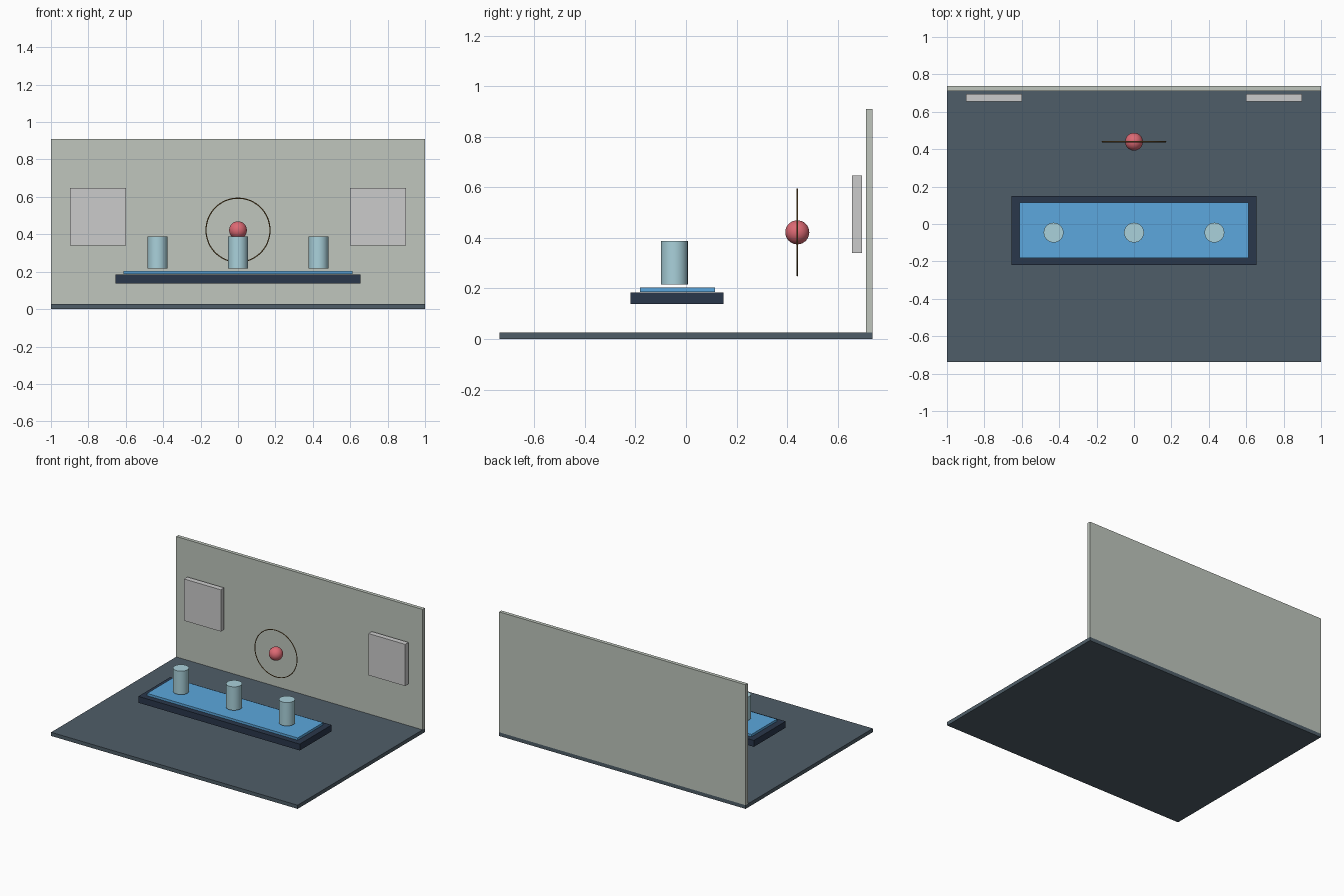
import bpy
from math import pi, radians

if "Cube" in bpy.data.objects:
    bpy.data.objects.remove(bpy.data.objects["Cube"])


def material(name, rgb):
    # sRGB 0-255 to linear colour
    m = bpy.data.materials.new(name)
    m.diffuse_color = [(c / 255) ** 2.2 for c in rgb] + [1]
    m.use_nodes = True
    m.node_tree.nodes["Principled BSDF"].inputs["Base Color"].default_value = m.diffuse_color
    return m


def finish(name, mat, smooth=False):
    ob = bpy.context.object
    ob.name = name
    ob.data.materials.append(mat)
    if smooth:
        bpy.ops.object.shade_smooth_by_angle(angle=radians(35))
    return ob


def box(name, x, y, z, mat):
    # x, y, z are (low, high) ranges
    bpy.ops.mesh.primitive_cube_add(size=1, location=[sum(r) / 2 for r in (x, y, z)])
    bpy.context.object.scale = [r[1] - r[0] for r in (x, y, z)]
    bpy.ops.object.transform_apply(location=False, rotation=False, scale=True)
    return finish(name, mat)


slate = material("slate", (80, 94, 104))
pale_wall = material("pale_wall", (190, 197, 188))
navy = material("navy", (46, 58, 76))
blue = material("blue", (92, 166, 220))
pale_blue = material("pale_blue", (168, 208, 218))
white = material("white", (212, 216, 214))
red = material("red", (220, 105, 115))
bronze = material("bronze", (130, 100, 55))

# Room: floor and back wall
box("floor", (-1, 1), (-0.737, 0.737), (0, 0.027), slate)
box("back_wall", (-1, 1), (0.711, 0.737), (0.027, 0.91), pale_wall)

# Floating table with blue inlay
box("table_base", (-0.655, 0.655), (-0.219, 0.149), (0.138, 0.185), navy)
box("table_top", (-0.611, 0.611), (-0.181, 0.114), (0.187, 0.204), blue)

# Three cylinders above the table
for i, x in enumerate((-0.43, 0, 0.43)):
    bpy.ops.mesh.primitive_cylinder_add(vertices=32, radius=0.053, depth=0.172,
                                        location=(x, -0.046, 0.302))
    finish(f"cylinder_{i + 1}", pale_blue, True)

# Wall panels on both sides
for side, s in (("left", -1), ("right", 1)):
    box(f"{side}_panel", sorted((s * 0.599, s * 0.897)), (0.656, 0.695), (0.341, 0.647), white)

# Red ball inside a thin upright ring
bpy.ops.mesh.primitive_uv_sphere_add(segments=32, ring_count=16, radius=0.0475,
                                     location=(0, 0.44, 0.422))
finish("ball", red, True)
bpy.ops.mesh.primitive_torus_add(major_segments=64, minor_segments=8, major_radius=0.171,
                                 minor_radius=0.003, location=(0, 0.44, 0.422),
                                 rotation=(pi / 2, 0, 0))
finish("ring", bronze).data.shade_smooth()
